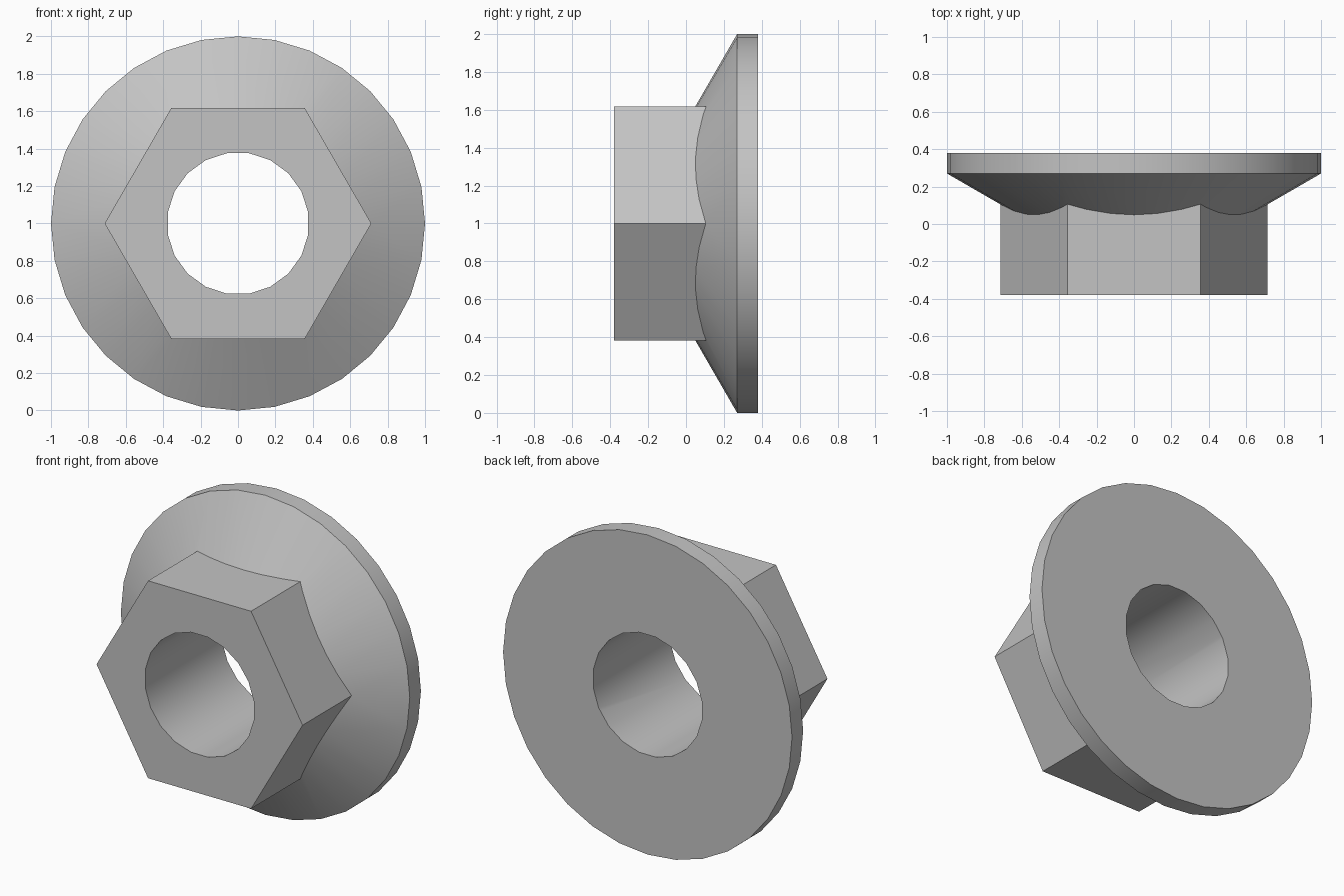
import bpy
import math
from mathutils import Matrix

cube = bpy.data.objects.get("Cube")
if cube:
    bpy.data.objects.remove(cube, do_unlink=True)

RIM_R, RIM_FRONT, BACK, FRONT = 1.0, 0.27, 0.38, -0.38
HEX_R, BORE_R, CORE_R = 0.713, 0.38, 0.5
SLOPE = math.tan(math.radians(30))

# Plain grey metal
steel = bpy.data.materials.new("grey_steel")
steel.use_nodes = True
colour = (0.55, 0.55, 0.55, 1)
steel.diffuse_color = colour
steel.node_tree.nodes["Principled BSDF"].inputs["Base Color"].default_value = colour


def lathe(name, profile, sides, phase=0.0):
    """Closed solid about the y axis from (radius, y) rings, capped at both ends."""
    verts, faces = [], []
    for r, y in profile:
        for i in range(sides):
            a = 2 * math.pi * (i + phase) / sides
            verts.append((r * math.cos(a), y, 1 + r * math.sin(a)))
    for k in range(len(profile) - 1):
        for i in range(sides):
            j = (i + 1) % sides
            a, b = k * sides, (k + 1) * sides
            faces.append((a + i, b + i, b + j, a + j))
    last = (len(profile) - 1) * sides
    faces.append(tuple(range(sides)))
    faces.append(tuple(last + i for i in reversed(range(sides))))
    mesh = bpy.data.meshes.new(name)
    mesh.from_pydata(verts, [], faces)
    mesh.materials.append(steel)
    obj = bpy.data.objects.new(name, mesh)
    bpy.context.collection.objects.link(obj)
    return obj


def boolean(target, tool, operation):
    """Apply a boolean to the target and discard the tool."""
    tool.hide_render = True
    mod = target.modifiers.new(operation.lower(), "BOOLEAN")
    mod.operation, mod.object, mod.solver = operation, tool, "EXACT"
    bpy.context.view_layer.objects.active = target
    bpy.ops.object.modifier_apply(modifier=mod.name)
    bpy.data.objects.remove(tool, do_unlink=True)


# Conical flange with a straight rim, joined to the hexagonal head
nut = lathe("flange_nut", [(CORE_R, RIM_FRONT - (RIM_R - CORE_R) * SLOPE),
                           (RIM_R, RIM_FRONT), (RIM_R, BACK)], 32)
head = lathe("hex_head", [(HEX_R, FRONT), (HEX_R, 0.3)], 6)
boolean(nut, head, "UNION")

# Through bore
bore = lathe("bore_cutter", [(BORE_R, FRONT - 0.2), (BORE_R, BACK + 0.2)], 20, 0.5)
boolean(nut, bore, "DIFFERENCE")

# Smooth round surfaces, crisp edges
bpy.ops.object.select_all(action="DESELECT")
nut.select_set(True)
bpy.context.view_layer.objects.active = nut
bpy.ops.object.shade_smooth_by_angle(angle=math.radians(30))
